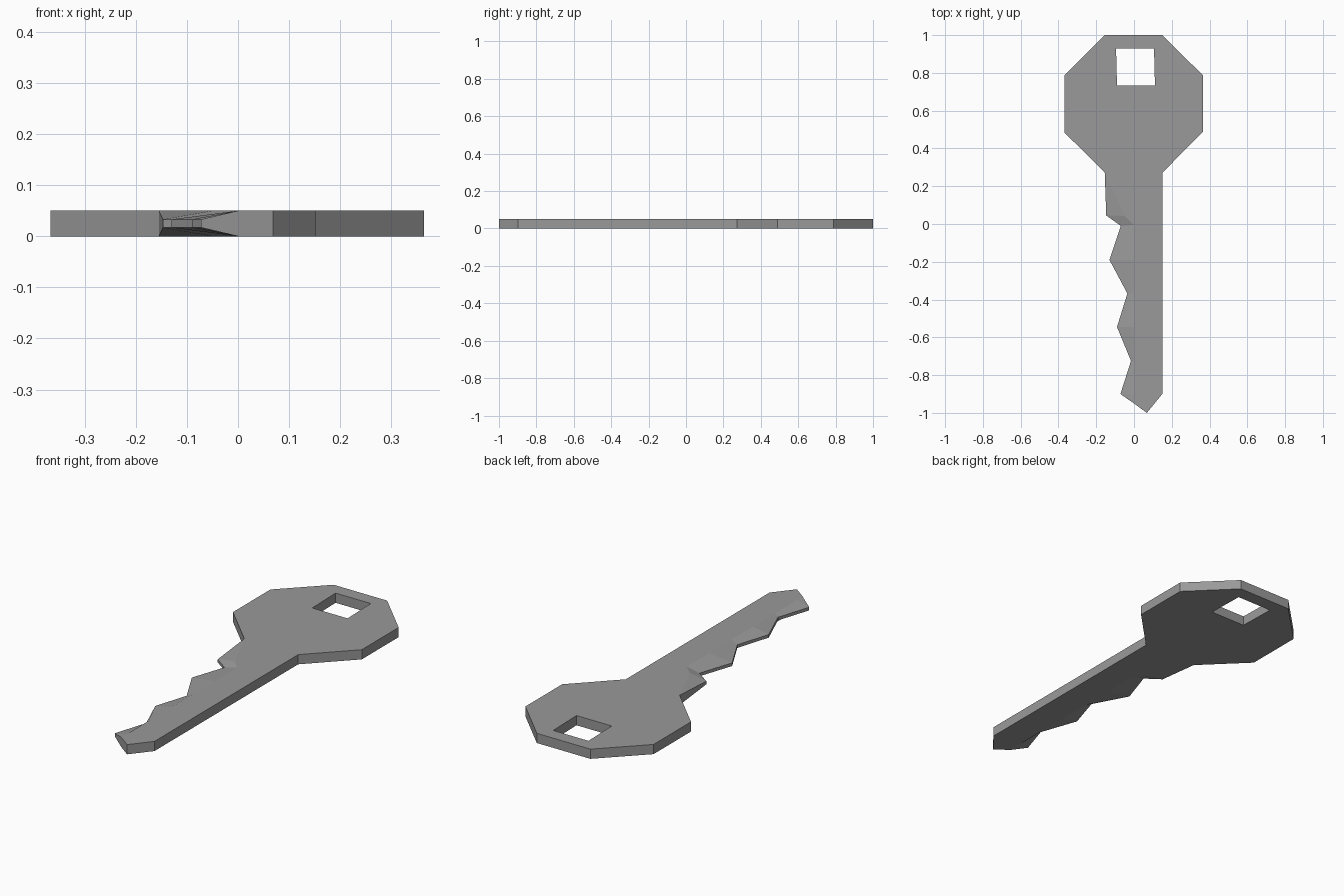
import bpy, bmesh

if "Cube" in bpy.data.objects:
    bpy.data.objects.remove(bpy.data.objects["Cube"])

T = 0.05      # key thickness
EDGE = 0.033  # upper height of the thinned cutting edge

# Bow and straight side of the blade, clockwise from the left shoulder to the tip
body = [(-0.155, 0.273), (-0.367, 0.483), (-0.367, 0.788), (-0.155, 1.0), (0.15, 1.0),
        (0.364, 0.788), (0.364, 0.488), (0.152, 0.273), (0.152, -0.897), (0.068, -1.0), (0.0, -0.95)]
# Cutting edge from tip to shoulder, and the line where its bevel begins
teeth = [(-0.072, -0.9), (-0.016, -0.725), (-0.09, -0.545), (-0.035, -0.368),
         (-0.13, -0.19), (-0.07, -0.01), (-0.147, 0.045)]
bevel = [(0.0, y) for x, y in teeth[:-2]] + [(0.0, -0.005), (-0.05, 0.043)]
hole = [(-0.095, 0.93), (0.106, 0.93), (0.111, 0.733), (-0.09, 0.733)]

bm = bmesh.new()


def loop_edges(verts):
    return [bm.edges.new((a, b)) for a, b in zip(verts, verts[1:] + verts[:1])]


def side(height, edge_height):
    """Flat face with the hole plus the bevelled teeth; returns the two rims."""
    def add(pts, z):
        return [bm.verts.new((x, y, z)) for x, y in pts]
    b, i, h = add(body, height), add(bevel, height), add(hole, height)
    t = add(teeth, edge_height)
    bmesh.ops.triangle_fill(bm, use_beauty=True, edges=loop_edges(b + i) + loop_edges(h))
    # Bevel strip between the flat face and the cutting edge
    bm.faces.new((b[-1], t[0], i[0]))
    for k in range(len(t) - 1):
        bm.faces.new((i[k], t[k], t[k + 1], i[k + 1]))
    bm.faces.new((i[-1], t[-1], b[0]))
    return b + t, h


top = side(T, EDGE)
bottom = side(0.0, T - EDGE)

# Outer walls and hole walls
for up, low in zip(top, bottom):
    n = len(up)
    for k in range(n):
        j = (k + 1) % n
        bm.faces.new((up[k], up[j], low[j], low[k]))

bmesh.ops.recalc_face_normals(bm, faces=bm.faces[:])
mesh = bpy.data.meshes.new("key")
bm.to_mesh(mesh)
bm.free()
key = bpy.data.objects.new("key", mesh)
bpy.context.collection.objects.link(key)

# Dark grey metal
metal = bpy.data.materials.new("dark_metal")
metal.diffuse_color = (0.32, 0.32, 0.32, 1.0)
metal.use_nodes = True
metal.node_tree.nodes["Principled BSDF"].inputs["Base Color"].default_value = metal.diffuse_color
mesh.materials.append(metal)
